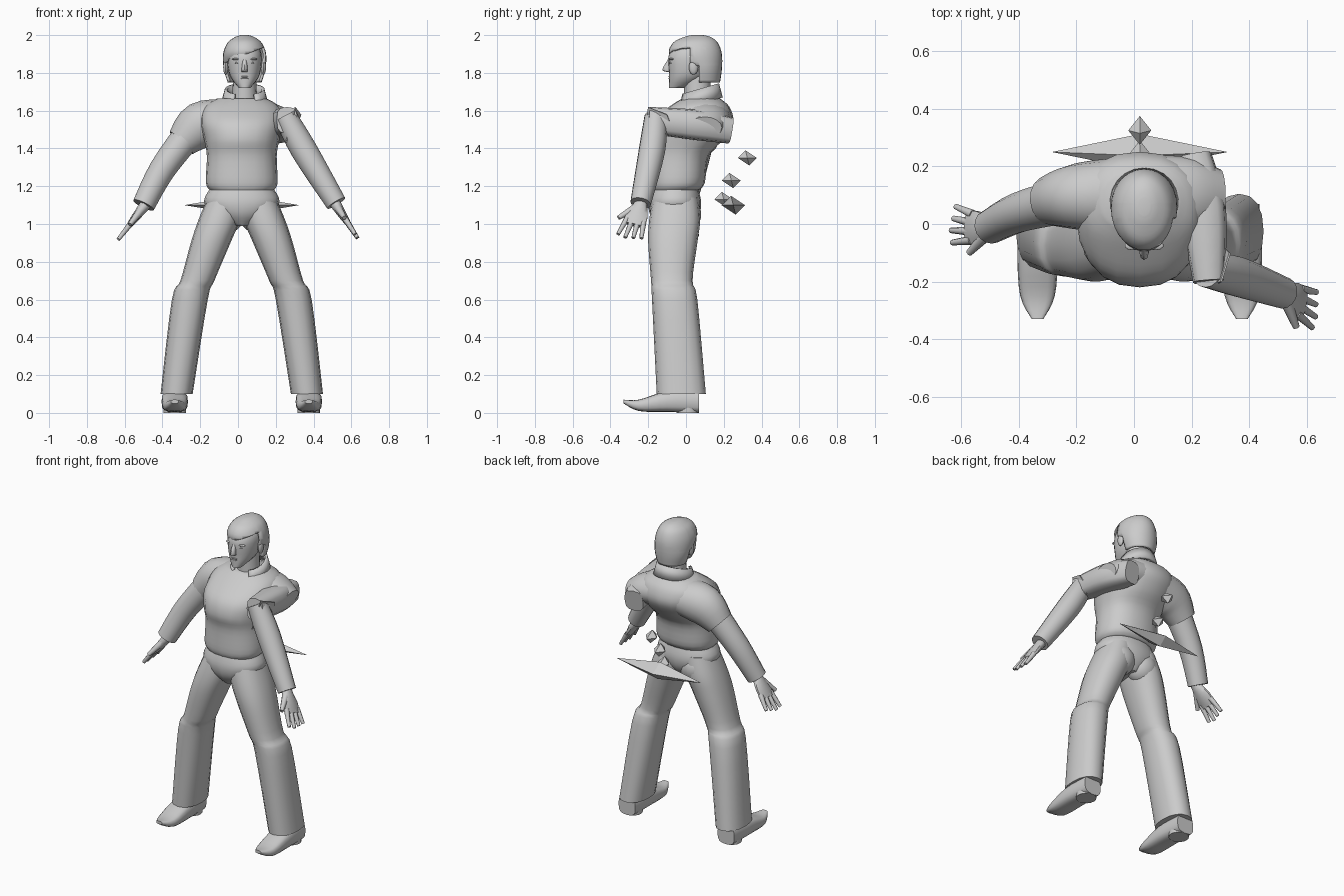
import bpy, bmesh
from math import sin, cos, pi, radians
from mathutils import Vector

cube = bpy.data.objects.get("Cube")
if cube:
    bpy.data.objects.remove(cube, do_unlink=True)

colour = (.6, .6, .6, 1)
grey = bpy.data.materials.new("plain grey")
grey.use_nodes = True
grey.diffuse_color = colour
grey.node_tree.nodes["Principled BSDF"].inputs["Base Color"].default_value = colour

MID = .02      # body centre line
HEAD = .035    # head centre line
X, Y, Z = Vector((1, 0, 0)), Vector((0, 1, 0)), Vector((0, 0, 1))
SIDES = (("left", 1), ("right", -1))


def finish(name, bm, smooth=True, thickness=0):
    bmesh.ops.recalc_face_normals(bm, faces=bm.faces)
    mesh = bpy.data.meshes.new(name)
    bm.to_mesh(mesh)
    bm.free()
    mesh.materials.append(grey)
    part = bpy.data.objects.new(name, mesh)
    bpy.context.collection.objects.link(part)
    if thickness:
        part.modifiers.new("thickness", "SOLIDIFY").thickness = thickness
    if smooth:
        bpy.ops.object.select_all(action="DESELECT")
        part.select_set(True)
        bpy.context.view_layer.objects.active = part
        bpy.ops.object.shade_smooth_by_angle(angle=radians(50))


def smooth_rings(rings, steps=4):
    """Fill in a soft curve between a few control rings."""
    rings = [Vector((*r, r[-1])) if len(r) == 4 else Vector(r) for r in rings]
    last = len(rings) - 1
    dense = []
    for i in range(last):
        before, a, b, after = (rings[min(max(j, 0), last)] for j in range(i - 1, i + 3))
        for t in (k / steps for k in range(steps)):
            lean_a, lean_b = (b - before) / 2, (after - a) / 2
            bend = t * t * (3 - 2 * t)
            dense.append(a.lerp(b, bend) + lean_a * t * (1 - t) ** 2
                         - lean_b * t * t * (1 - t))
    return dense + [rings[last]]


def loft(name, rings, sides=16, normal=None, power=2, cut=None, planes=(), thickness=0):
    """Skin control rings of (x, y, z, half width, half depth) along a path."""
    bm = bmesh.new()
    rings = smooth_rings(rings)
    path = [Vector(r[:3]) for r in rings]
    loops = []
    for i, (centre, ring) in enumerate(zip(path, rings)):
        ahead = path[min(i + 1, len(path) - 1)]
        t = normal or (ahead - path[max(i - 1, 0)]).normalized()
        up = Y if abs(t.y) < .8 else Z
        v = (up - t * up.dot(t)).normalized()
        u = v.cross(t)
        loop = []
        for k in range(sides):
            angle = 2 * pi * k / sides
            c, s = (abs(w) ** (2 / power) * (1 if w > 0 else -1)
                    for w in (cos(angle), sin(angle)))
            loop.append(bm.verts.new(centre + u * c * ring[3] + v * s * ring[4]))
        loops.append(loop)
    for low, high in zip(loops, loops[1:]):
        for k in range(sides):
            bm.faces.new((low[k - 1], low[k], high[k], high[k - 1]))
    bm.faces.new(loops[-1])
    if cut:
        for point, across in planes:
            bmesh.ops.bisect_plane(bm, geom=bm.verts[:] + bm.edges[:] + bm.faces[:],
                                   plane_co=point, plane_no=across)
        doomed = [f for f in bm.faces if cut(f.calc_center_median())]
        bmesh.ops.delete(bm, geom=doomed, context="FACES")
    else:
        bm.faces.new(loops[0])
    finish(name, bm, thickness=thickness)


def column(name, centre, rows, **options):
    """Stack of level rings given as (z, y centre, half width, half depth)."""
    loft(name, [(centre, y, z, *size) for z, y, *size in rows], normal=Z, **options)


def ball(name, place, size, detail=10):
    bm = bmesh.new()
    bmesh.ops.create_uvsphere(bm, u_segments=detail, v_segments=detail, radius=1)
    bmesh.ops.scale(bm, vec=size, verts=bm.verts)
    bmesh.ops.translate(bm, vec=place, verts=bm.verts)
    finish(name, bm)


# Jumper body, with the chest fuller than the waist
column("jumper_body", MID, [
    (1.18, -.06, .17, .13), (1.22, -.05, .19, .15), (1.36, -.04, .185, .16),
    (1.45, -.01, .2, .21), (1.54, .03, .22), (1.62, .07, .2, .16),
    (1.665, .08, .13, .1)], sides=20, power=2.3)

# Trousers and shoes
column("trouser_hips", MID, [(.99, -.06, .04, .09), (1.05, -.06, .15, .13),
                             (1.12, -.06, .2, .14), (1.2, -.06, .16, .12)],
       sides=20, power=2.2)
leg = [(.08, -.055, 1.14, .1, .12), (.12, -.06, 1.02, .11, .135),
       (.165, -.07, .9, .105, .13), (.235, -.075, .7, .09, .11),
       (.275, -.06, .6, .095, .12), (.345, -.025, .1, .085, .13)]
shoe = [(.07, .06, .06), (-.1, .06, .07, .055), (-.25, .04, .06, .03), (-.33, .06, .02, .01)]
for side, s in SIDES:
    foot = MID + s * .355
    ball(side + "_buttock", (MID + s * .085, -.01, 1.05), (.1, .09, .1), 16)
    loft(side + "_trouser_leg", [(MID + s * x, *rest) for x, *rest in leg],
         normal=Z, power=2.3)
    loft(side + "_shoe", [(foot, row[0], *row[1:]) for row in shoe], normal=-Y, power=3)
    column(side + "_shoe_heel", foot, [(0, .01, .06), (.04, .01, .06)])

# Sleeves: the left arm swings forward from a stretched shoulder
loft("right_shoulder", [(-.06, .1, 1.55, .11, .13), (-.2, .095, 1.52, .125, .115),
                        (-.3, .08, 1.43, .085)])
loft("right_sleeve", [(-.25, .08, 1.49, .08), (-.4, .04, 1.29, .07), (-.5, -.01, 1.1, .06)])
loft("left_shoulder_cap", [(.08, .1, 1.56, .1, .14), (.2, .1, 1.54, .09, .13),
                           (.3, .1, 1.51, .06, .09)])
loft("left_shoulder", [(.21, .235, 1.495, .06, .07), (.24, .05, 1.525, .08),
                       (.26, -.2, 1.55, .055, .07)], sides=12, power=3)
loft("left_sleeve", [(.25, -.16, 1.57, .06), (.35, -.18, 1.39, .07), (.52, -.24, 1.11, .055)])

# Torn edge of the left sleeve
bm = bmesh.new()
bm.faces.new([bm.verts.new(p) for p in
              ((.3, -.2, 1.62), (.33, -.1, 1.58), (.29, -.06, 1.48), (.25, -.22, 1.43))])
finish("sleeve_flap", bm, smooth=False, thickness=.006)


def hand(side, wrist, aim):
    wrist, aim = Vector(wrist), Vector(aim).normalized()
    across = (Y - aim * Y.dot(aim)).normalized()

    def at(along, sideways):
        return wrist + aim * along + across * sideways

    loft(side + "_palm", [(*at(-.02, 0), .03), (*at(.07, 0), .022, .06),
                          (*at(.13, 0), .014, .055)], sides=10)
    for i, finger in enumerate(("index", "middle", "ring", "little")):
        spread = .03 * (i - 1.5)
        tip = .22 - .01 * abs(i - 1)
        loft(f"{side}_{finger}_finger", [(*at(.1, spread), .016),
                                         (*at(tip, spread * 1.4), .01)], sides=8)
    loft(side + "_thumb", [(*at(.02, -.02), .022), (*at(.11, -.09), .012)], sides=8)


hand("right", (-.5, -.02, 1.09), (-.14, .02, -.18))
hand("left", (.52, -.24, 1.1), (.11, -.06, -.17))

# Neck and a standing collar, open and lower at the front
column("neck", HEAD, [(1.6, .06, .07), (1.78, .06, .06, .07)])
steps, gap = 18, radians(32)
bm = bmesh.new()
rims = []
for radius, height in ((.125, 1.67), (.105, 1.745)):
    rim = []
    for k in range(steps + 1):
        a = gap - pi / 2 + 2 * (pi - gap) * k / steps
        dip = .03 * (1 - sin(a))
        rim.append(bm.verts.new((HEAD + radius * cos(a), .07 + radius * sin(a), height - dip)))
    rims.append(rim)
low, high = rims
for k in range(steps):
    bm.faces.new((low[k], low[k + 1], high[k + 1], high[k]))
finish("collar", bm, thickness=.015)

# Head and face
column("head", HEAD, [(1.72, -.05, .03, .04), (1.79, .01, .08, .1),
                      (1.9, .03, .09, .12), (1.97, .05, .05, .07)],
       sides=20, power=2.2)
column("nose", HEAD, [(1.88, -.08, .01), (1.82, -.1, .016, .025), (1.806, -.09, .016)], sides=8)
for name, z in (("upper_lip", 1.78), ("lower_lip", 1.77)):
    ball(name, (HEAD, -.08, z), (.026, .013, .005))
for side, s in SIDES:
    ball(side + "_brow", (HEAD + s * .04, -.075, 1.873), (.028, .016, .006))
    ball(side + "_eye", (HEAD + s * .036, -.075, 1.853), (.016, .012, .006))
    ball(side + "_ear", (HEAD + s * .1, .04, 1.83), (.014, .025, .04))

# Hair with a fringe swept to one side
fringe_point, fringe_up = Vector((HEAD, 0, 1.895)), Vector((-.4, 0, 1))
temple, nape = Vector((0, .02, 0)), Vector((0, .07, 1.84))


def face_opening(p):
    below_fringe = (p - fringe_point).dot(fringe_up) < 0
    return (below_fringe and p.y < temple.y) or (p.z < nape.z and p.y < nape.y)


column("hair", HEAD, [(1.75, .09, .09), (1.82, .08, .11), (1.9, .05, .114, .14),
                      (1.96, .05, .09, .118), (1.99, .06, .05, .07), (2, .06, .02, .03)],
       sides=28, cut=face_opening, thickness=.014,
       planes=((fringe_point, fringe_up), (temple, Y), (nape, Y), (nape, Z)))


# Loose diamond shards behind the back
def shard(name, y, z, half_width, size=1):
    bm = bmesh.new()
    centre = Vector((MID, y, z))
    tips = [bm.verts.new(centre + X * way * half_width) for way in (1, -1)]
    long, thick = Y * .05 * size, (Z * .04 - Y * .01) * size
    rim = [bm.verts.new(centre + corner) for corner in (-long, thick, long, -thick)]
    for tip in tips:
        for k in range(4):
            bm.faces.new((tip, rim[k - 1], rim[k]))
    finish(name, bm, smooth=False)


shard("upper_shard", .325, 1.35, .04)
shard("middle_shard", .24, 1.23, .04)
shard("lower_shard", .2, 1.13, .04)
shard("wide_shard", .25, 1.1, .305, size=1.25)
